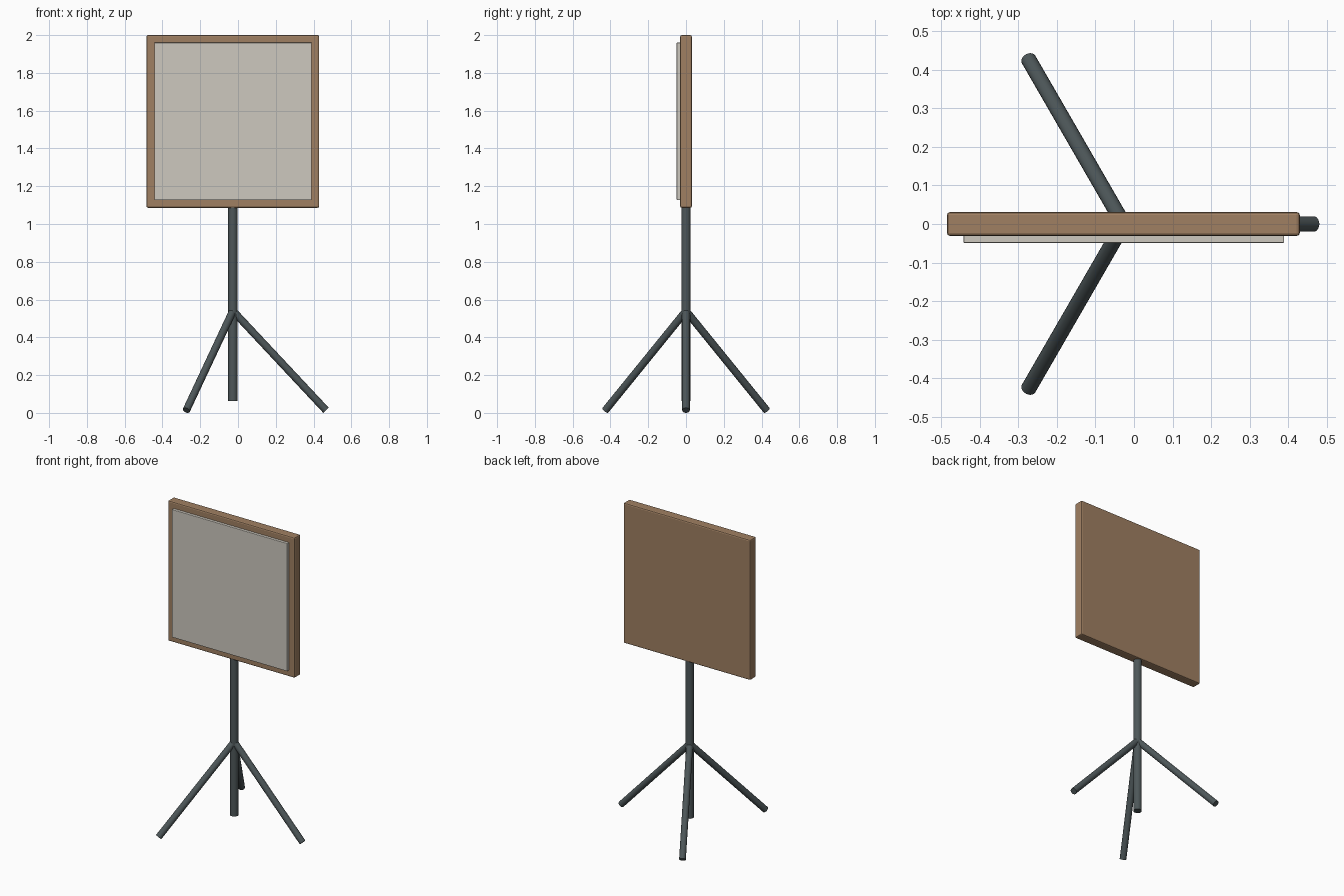
import bpy
import math
from mathutils import Vector

cube = bpy.data.objects.get("Cube")
if cube:
    bpy.data.objects.remove(cube, do_unlink=True)

AXIS_X = -0.027  # tripod and board share this vertical axis


def material(name, rgb):
    mat = bpy.data.materials.new(name)
    mat.use_nodes = True
    color = (*rgb, 1.0)
    mat.diffuse_color = color
    bsdf = next(n for n in mat.node_tree.nodes if n.type == "BSDF_PRINCIPLED")
    bsdf.inputs["Base Color"].default_value = color
    return mat


wood = material("warm brown wood", (0.35, 0.215, 0.122))
paper = material("pale grey panel", (0.61, 0.58, 0.52))
metal = material("dark slate metal", (0.075, 0.095, 0.1))


def box(name, low, high, mat, bevel):
    low, high = Vector(low), Vector(high)
    bpy.ops.mesh.primitive_cube_add(size=1, location=(low + high) / 2)
    obj = bpy.context.object
    obj.name = name
    obj.scale = high - low
    bpy.ops.object.transform_apply(location=False, rotation=False, scale=True)
    mod = obj.modifiers.new("soft edges", "BEVEL")
    mod.width = bevel
    mod.segments = 2
    obj.data.materials.append(mat)


def tube(name, start, end, radius, mat):
    start, end = Vector(start), Vector(end)
    span = end - start
    bpy.ops.mesh.primitive_cylinder_add(
        vertices=20, radius=radius, depth=span.length, location=(start + end) / 2)
    obj = bpy.context.object
    obj.name = name
    obj.rotation_euler = span.to_track_quat("Z", "Y").to_euler()
    obj.data.materials.append(mat)
    bpy.ops.object.shade_smooth_by_angle(angle=math.radians(40))


# Board and its raised front panel
box("board", (-0.485, -0.031, 1.086), (0.43, 0.031, 2.0), wood, 0.008)
box("front_panel", (-0.442, -0.049, 1.127), (0.389, -0.029, 1.96), paper, 0.002)

# Centre pole
tube("pole", (AXIS_X, 0, 0.062), (AXIS_X, 0, 1.1), 0.025, metal)

# Three splayed legs, one pointing to the model's left
for name, degrees in (("left_leg", 0), ("back_leg", 120), ("front_leg", 240)):
    a = math.radians(degrees)
    foot = (AXIS_X + 0.493 * math.cos(a), 0.493 * math.sin(a), 0.0138)
    tube(name, (AXIS_X, 0, 0.54), foot, 0.02, metal)
